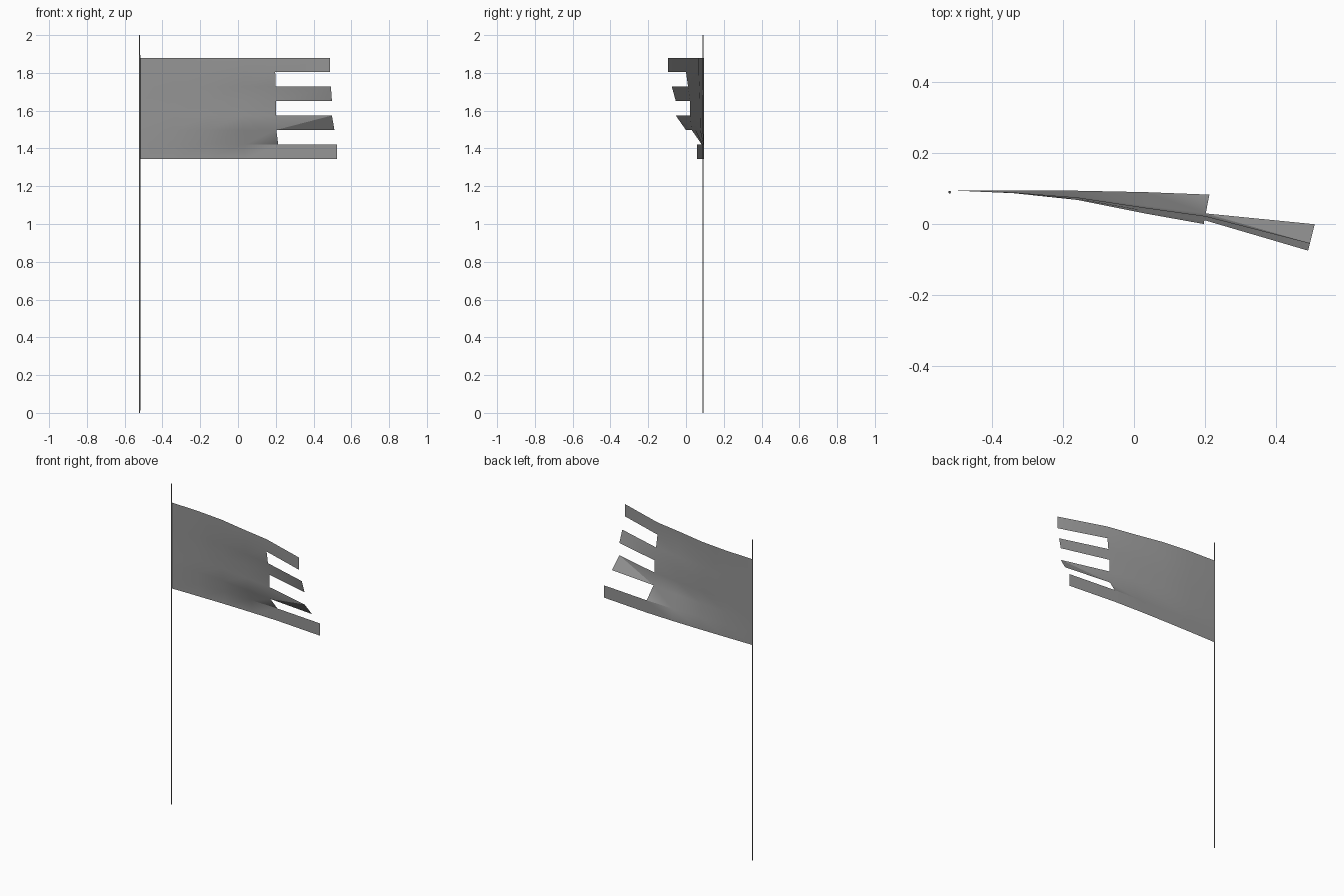
import bpy, bmesh, math

if "Cube" in bpy.data.objects:
    bpy.data.objects.remove(bpy.data.objects["Cube"])

grey = bpy.data.materials.new("cloth_grey")
grey.diffuse_color = (0.3, 0.3, 0.3, 1)
grey.use_nodes = True
grey.node_tree.nodes["Principled BSDF"].inputs["Base Color"].default_value = grey.diffuse_color


def add_object(name, bm, smooth_angle):
    mesh = bpy.data.meshes.new(name)
    bm.to_mesh(mesh)
    bm.free()
    mesh.materials.append(grey)
    ob = bpy.data.objects.new(name, mesh)
    bpy.context.collection.objects.link(ob)
    bpy.context.view_layer.objects.active = ob
    ob.select_set(True)
    bpy.ops.object.shade_smooth_by_angle(angle=math.radians(smooth_angle))
    ob.select_set(False)
    return ob


# Pole: slim six-sided shaft with a thinner tip
bm = bmesh.new()
SIDES = 6
rings = []
for z, r in [(0, .0025), (.02, .004), (1.89, .004), (1.9, .0027), (2, .0025)]:
    rings.append([bm.verts.new((-.521 + r * math.cos(a), .09 + r * math.sin(a), z))
                  for a in (math.tau * i / SIDES for i in range(SIDES))])
for lo, hi in zip(rings, rings[1:]):
    for i in range(SIDES):
        j = (i + 1) % SIDES
        bm.faces.new((lo[i], lo[j], hi[j], hi[i]))
bm.faces.new(rings[0][::-1])
bm.faces.new(rings[-1])
add_object("flag_pole", bm, 40)

# Flag: sheet blended between its top and bottom curves, with free streamers
top = [(-.521, .095), (-.34, .087), (-.16, .068), (.03, .03), (.197, 0), (.487, -.095)]
bottom = [(-.521, .095), (-.34, .095), (-.16, .094), (.033, .09), (.213, .083), (.525, .057)]
blend = [1, 1, .36, .27, .27, .13, 0, 0]      # bottom row to top row
Z0, Z1 = 1.345, 1.88

bm = bmesh.new()
grid = []
for r, w in enumerate(blend):
    row = []
    for c, ((xt, yt), (xb, yb)) in enumerate(zip(top, bottom)):
        k = .62 if (r == 2 and c == 5) else w   # twisted streamer tip
        row.append(bm.verts.new((xt + (xb - xt) * k, yt + (yb - yt) * k,
                                 Z0 + (Z1 - Z0) * r / 7)))
    grid.append(row)
for r in range(7):
    for c in range(5):
        if c == 4 and r % 2:                    # gaps between streamers
            continue
        a, b = grid[r][c], grid[r][c + 1]
        d, e = grid[r + 1][c], grid[r + 1][c + 1]
        bm.faces.new((a, b, e))
        bm.faces.new((a, e, d))
add_object("flag_cloth", bm, 30)
